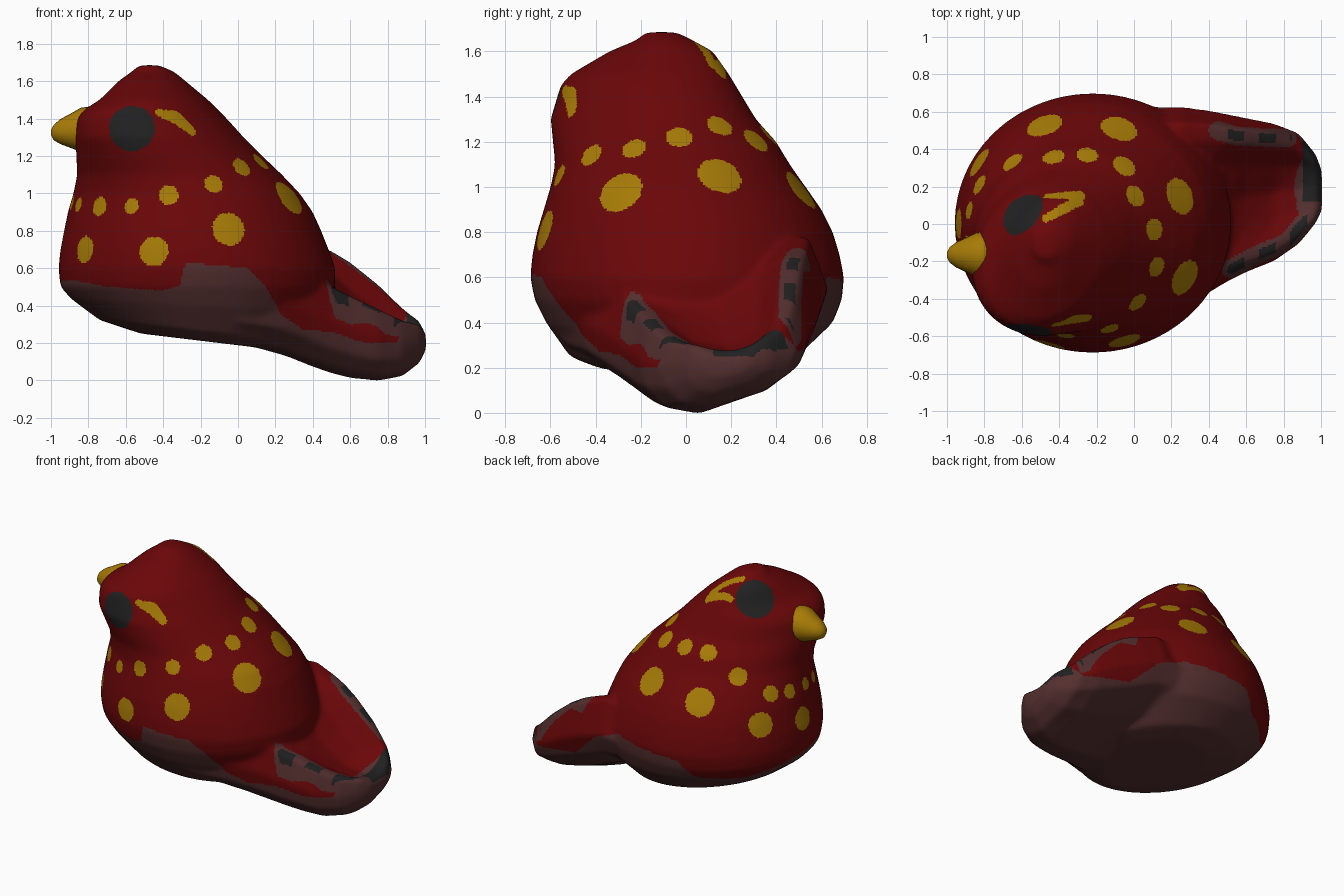
import bpy, bmesh, math
from mathutils import Vector
from mathutils.bvhtree import BVHTree

if "Cube" in bpy.data.objects:
    bpy.data.objects.remove(bpy.data.objects["Cube"])


def material(name, rgb):
    m = bpy.data.materials.new(name)
    m.diffuse_color = (*rgb, 1)
    m.use_nodes = True
    m.node_tree.nodes["Principled BSDF"].inputs["Base Color"].default_value = m.diffuse_color
    return m


RED = material("dark red", (0.145, 0.002, 0.0025))
BROWN = material("dull brown", (0.088, 0.028, 0.028))
YELLOW = material("mustard yellow", (0.39, 0.20, 0.002))
DARK = material("charcoal", (0.015, 0.015, 0.015))


def loft(bm, rings):
    """Skin a list of closed point rings and cap both ends."""
    loops = [[bm.verts.new(p) for p in r] for r in rings]
    n = len(loops[0])
    for a, b in zip(loops, loops[1:]):
        for i in range(n):
            j = (i + 1) % n
            bm.faces.new((a[i], a[j], b[j], b[i]))
    bm.faces.new(loops[0][::-1])
    bm.faces.new(loops[-1])


def make_object(name, bm, mats):
    bmesh.ops.recalc_face_normals(bm, faces=bm.faces)
    me = bpy.data.meshes.new(name)
    bm.to_mesh(me)
    bm.free()
    for m in mats:
        me.materials.append(m)
    ob = bpy.data.objects.new(name, me)
    bpy.context.collection.objects.link(ob)
    return ob


def body_ring(z, x0, x1, y0, y1, shear=0.0, tilt=0.0):
    cx, cy, ax, ay = (x0 + x1) / 2, (y0 + y1) / 2, (x1 - x0) / 2, (y1 - y0) / 2
    pts = []
    for i in range(56):
        t = 2 * math.pi * i / 56
        x = cx + ax * math.cos(t)
        pts.append((x, cy + ay * math.sin(t + shear), z - tilt * (x - cx)))
    return pts


def tail_ring(x, y0, y1, zb, zn, zf, fl):
    hn, hf = zn - zb, zf - zb
    prof = [(.06, zn), (.14, zn), (.3, fl + .3 * (zn - fl)), (.5, fl),
            (.7, fl + .35 * (zf - fl)), (.83, zf), (.92, zf), (1, zb + .65 * hf),
            (.95, zb + .42 * hf), (.75, zb + .2 * hf), (.35, zb),
            (.15, zb + .07 * hn), (.03, zb + .3 * hn), (0, zb + .6 * hn)]
    return [(x, y0 + f * (y1 - y0), z) for f, z in prof]


# Body and head: stacked horizontal outlines
bm = bmesh.new()
loft(bm, [body_ring(*r) for r in (
    (.21, -.52, .15, -.40, .35, 0, .12),
    (.26, -.74, .30, -.52, .50, 0, .12),
    (.40, -.89, .46, -.62, .65, 0, .05),
    (.50, -.95, .52, -.67, .69),
    (.60, -.96, .52, -.69, .70),
    (.70, -.95, .485, -.68, .68),
    (.80, -.93, .445, -.66, .65),
    (.90, -.91, .40, -.63, .60),
    (1.0, -.88, .33, -.60, .53),
    (1.1, -.86, .235, -.58, .46, .06),
    (1.2, -.865, .13, -.59, .40, .12),
    (1.3, -.87, .03, -.60, .31, .18),
    (1.4, -.86, -.06, -.57, .25, .2),
    (1.45, -.82, -.11, -.555, .22, .2),
    (1.5, -.74, -.16, -.51, .19, .2),
    (1.6, -.64, -.28, -.34, .12, .1),
    (1.65, -.57, -.34, -.22, .03),
    (1.685, -.53, -.42, -.18, -.04))])

# Tail: upright slices with a scooped top
loft(bm, [tail_ring(*r) for r in (
    (0.00, -.58, .63, .20, .56, .72, .60),
    (0.25, -.47, .63, .13, .60, .78, .65),
    (0.40, -.37, .61, .07, .55, .73, .60),
    (0.50, -.31, .59, .035, .50, .69, .50),
    (0.60, -.26, .57, .01, .45, .63, .40),
    (0.75, -.20, .54, -.005, .38, .51, .29),
    (0.88, -.11, .49, .02, .32, .385, .26),
    (0.97, .00, .38, .09, .30, .32, .28),
    (1.005, .07, .29, .16, .25, .25, .24))])
body = make_object("bird_body", bm, [RED, BROWN, YELLOW, DARK])

# Merge body and tail into one smooth skin
bpy.context.view_layer.objects.active = body
body.select_set(True)
rm = body.modifiers.new("merge", 'REMESH')
rm.mode = 'VOXEL'
rm.voxel_size = 0.0115
sm = body.modifiers.new("soften", 'SMOOTH')
sm.factor = 0.5
sm.iterations = 28
for mod in ("merge", "soften"):
    bpy.ops.object.modifier_apply(modifier=mod)
me = body.data

# Painted marks are placed by casting rays from the named side
tree = BVHTree.FromPolygons([v.co for v in me.vertices],
                            [tuple(p.vertices) for p in me.polygons])
CAST = {"front": lambda a, b: ((a, -5, b), (0, 1, 0)),
        "left": lambda a, b: ((-5, a, b), (1, 0, 0)),
        "right": lambda a, b: ((5, a, b), (-1, 0, 0)),
        "top": lambda a, b: ((a, b, 5), (0, 0, -1))}
MARKS = {
    "front": [(-.74, .93, .052), (-.57, .93, .043), (-.37, .99, .052), (-.13, 1.05, .05),
              (-.82, .70, .072), (-.45, .69, .08), (-.05, .81, .09)],
    "right": [(-.42, 1.14, .055), (-.23, 1.17, .055), (-.03, 1.22, .06), (.15, 1.27, .06),
              (-.29, .98, .102), (.15, 1.05, .1)],
    "top": [(-.05, .31, .065), (-.25, .37, .058), (-.43, .36, .058), (-.65, .33, .062),
            (-.08, .51, .1), (-.48, .53, .098)],
    "left": [(.33, .80, .085), (.0, .75, .08), (.21, .98, .055), (.07, .96, .048),
             (-.10, .95, .042), (-.24, .94, .04)]}
# Brow strokes: side, start, end, start and end radius
BROWS = [("front", (-.42, 1.43), (-.33, 1.405), .022, .04),
         ("front", (-.33, 1.405), (-.25, 1.335), .04, .028),
         ("top", (-.46, .15), (-.29, .155), .024, .033),
         ("top", (-.47, .03), (-.30, .125), .024, .033)]
for side, a, b, ra, rb in BROWS:
    for i in range(9):
        t = i / 8
        MARKS[side].append((a[0] + (b[0] - a[0]) * t, a[1] + (b[1] - a[1]) * t,
                            ra + (rb - ra) * t))
EYES = {"front": [(-.57, 1.35, .125)], "top": [(-.60, .06, .13)]}


def place(table):
    out = []
    for side, marks in table.items():
        for a, b, r in marks:
            o, d = CAST[side](a, b)
            hit = tree.ray_cast(Vector(o), Vector(d))[0]
            if hit:
                out.append((hit, r * r))
    return out


spots, eyes = place(MARKS), place(EYES)

# Upper limit of the brown base along x, near side and far side
NEAR = [(-1, .56), (-.7, .5), (-.4, .48), (-.31, .51), (-.28, .63), (.05, .6),
        (.15, .5), (.23, .35), (.35, .27), (.5, .26), (.7, .19), (.85, .18), (.9, .32), (1.1, .4)]
FAR = [(-1, .52), (-.75, .42), (-.5, .44), (-.4, .56), (.1, .6), (.3, .52),
       (.5, .33), (.85, .27), (.9, .34), (1.1, .4)]
# Brown strokes on the tail rims, seen from above
RIMS = [[(.52, -.24), (.66, -.165), (.82, -.10), (.92, .02)],
        [(.45, .50), (.55, .47), (.70, .46), (.82, .46)]]


def lerp(table, x):
    for (a, u), (b, v) in zip(table, table[1:]):
        if x <= b:
            return u + (v - u) * (x - a) / (b - a)
    return table[-1][1]


def rim_distance(p):
    best = 9
    q = Vector((p.x, p.y))
    for path in RIMS:
        for a, b in zip(path, path[1:]):
            a, b = Vector(a), Vector(b)
            t = max(0, min(1, (q - a).dot(b - a) / (b - a).length_squared))
            best = min(best, (q - a.lerp(b, t)).length)
    return best


def colour(p, n):
    if any((p - c).length_squared < r for c, r in eyes):
        return 3
    if any((p - c).length_squared < r for c, r in spots):
        return 2
    if p.x > .4 and n.z > .2:
        if p.x > .9 and .12 < p.y < .45 and p.z > .25:
            return 3
        d = rim_distance(p)
        if d < .05:
            return 3 if d < .025 and (p.x * 6) % 1 < .55 else 1
    k = max(0, min(1, p.y / .5 + .5))
    if p.z < lerp(NEAR, p.x) * (1 - k) + lerp(FAR, p.x) * k:
        return 1
    return 0


for poly in me.polygons:
    poly.material_index = colour(poly.center, poly.normal)
    poly.use_smooth = True

# Beak: blunt cone pointing along -x
bm = bmesh.new()
rings = []
for x, r, cz in ((-.77, .125, 1.345), (-.84, .12, 1.34), (-.89, .096, 1.335),
                 (-.95, .068, 1.33), (-.985, .042, 1.325), (-1.0, .014, 1.325)):
    rings.append([(x, -.165 + r * math.cos(2 * math.pi * i / 24),
                   cz + .98 * r * math.sin(2 * math.pi * i / 24)) for i in range(24)])
loft(bm, rings)
beak = make_object("beak", bm, [YELLOW])
for poly in beak.data.polygons:
    poly.use_smooth = True
